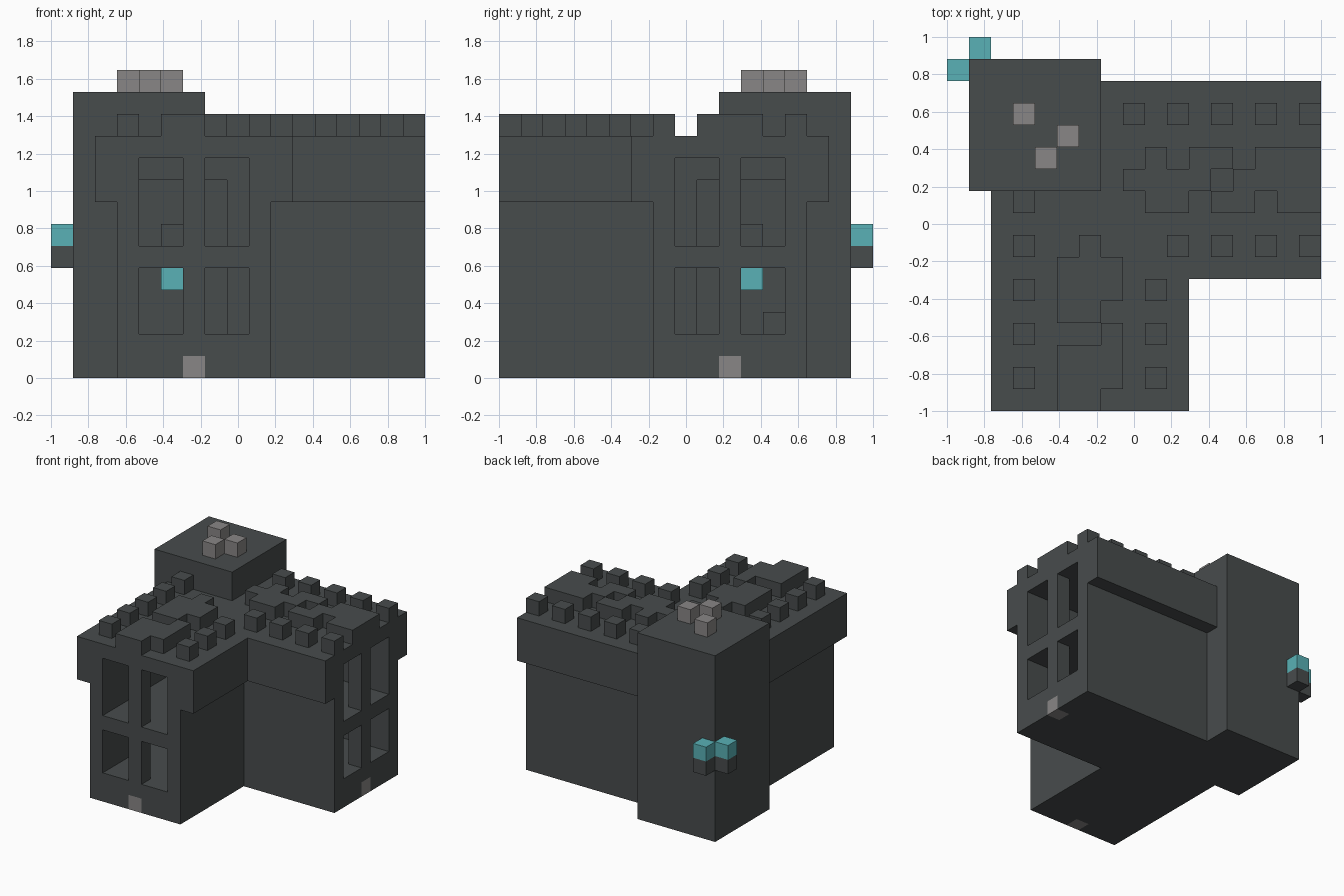
import bpy
import bmesh
from mathutils import Vector

if "Cube" in bpy.data.objects:
    bpy.data.objects.remove(bpy.data.objects["Cube"], do_unlink=True)

U = 2 / 17                     # edge length of one building block
ORIGIN = Vector((-1, -1, 0))


def material(name, rgb):
    m = bpy.data.materials.new(name)
    m.use_nodes = True
    m.diffuse_color = (*rgb, 1)
    bsdf = m.node_tree.nodes["Principled BSDF"]
    bsdf.inputs["Base Color"].default_value = (*rgb, 1)
    bsdf.inputs["Roughness"].default_value = 0.9
    return m


stone = material("dark_stone", (0.064, 0.072, 0.073))
pale = material("pale_stone", (0.25, 0.24, 0.238))
teal = material("teal_glow", (0.1, 0.44, 0.465))

parts = []                     # (name, material, cells)
taken = set()


def box(x, y, z):
    """Cells of a block given by its start and end on each axis."""
    return {(i, j, k) for i in range(*x) for j in range(*y) for k in range(*z)}


def single(*cell):
    return box(*[(c, c + 1) for c in cell])


def add(name, mat, cells):
    """Register a part, leaving out cells that another part fills."""
    cells = cells - taken
    taken.update(cells)
    parts.append((name, mat, cells))


# Rooms: two storeys in each wing, meeting in the corner below the tower
rooms = set()
for floor, low_top, high_top in ((2, 5, 5), (6, 9, 10)):
    rooms |= box((4, 9), (1, 8), (floor, high_top))
    rooms |= box((9, 16), (8, 13), (floor, high_top))
    rooms |= box((4, 9), (9, 13), (floor, low_top))
    rooms |= box((4, 8), (8, 13), (floor, low_top))
    # Window openings in both end walls
    for a in (4, 7):
        rooms |= box((a, a + 2), (0, 1), (floor, high_top))
    for b in (8, 11):
        rooms |= box((16, 17), (b, b + 2), (floor, high_top))

# Door stones set flush in the end walls
add("front_door", pale, single(6, 0, 0))
add("side_door", pale, single(16, 10, 0))

# Corner tower and the two wings with their overhanging upper storeys
add("tower", stone, box((1, 7), (10, 16), (0, 13)) - rooms)
add("front_wing_lower", stone, box((3, 10), (0, 14), (0, 8)) - rooms)
add("side_wing_lower", stone, box((3, 17), (7, 14), (0, 8)) - rooms)
add("front_wing_upper", stone, box((2, 11), (0, 15), (8, 11)) - rooms)
add("side_wing_upper", stone, box((2, 17), (6, 15), (8, 11)) - rooms)

# Merlons along the roof edges
merlons = set()
for j in range(1, 10, 2):
    merlons |= single(3, j, 11)
for j in range(1, 6, 2):
    merlons |= single(9, j, 11)
for i in range(8, 17, 2):
    merlons |= single(i, 13, 11)
for i in range(10, 17, 2):
    merlons |= single(i, 7, 11)
add("merlons", stone, merlons)

# Raised broken ridges on the two roofs
layer = (11, 12)
ridge = box((5, 7), (0, 3), layer) | box((7, 8), (1, 4), layer)
ridge |= box((5, 8), (5, 7), layer) | box((5, 7), (4, 5), layer)
ridge |= single(6, 7, 11)
add("front_ridge", stone, ridge)

ridge = box((8, 17), (10, 11), layer) - single(12, 10, 11)
for start, end in ((9, 10), (11, 13), (14, 17)):
    ridge |= box((start, end), (11, 12), layer)
for start, end in ((9, 11), (12, 14), (15, 17)):
    ridge |= box((start, end), (9, 10), layer)
add("side_ridge", stone, ridge)

# Pale stones on the tower top
add("tower_stones", pale,
    single(3, 13, 13) | single(4, 11, 13) | single(5, 12, 13))

# Corner lanterns on brackets
for n, (i, j) in {"side": (0, 15), "back": (1, 16)}.items():
    add(n + "_lantern_bracket", stone, single(i, j, 5))
    add(n + "_lantern", teal, single(i, j, 6))

# Furnishings in the corner room
add("room_lamp", teal, single(5, 11, 4))
add("upper_room_block", stone, single(5, 11, 6))
add("lower_room_block", stone, single(6, 12, 2))

# Build each part from its exposed block faces
AXES = [Vector((1, 0, 0)), Vector((0, 1, 0)), Vector((0, 0, 1))]


def build(name, mat, cells):
    bm = bmesh.new()
    for cell in sorted(cells):
        center = Vector(cell) + Vector((0.5, 0.5, 0.5))
        for a in range(3):
            for sign in (1, -1):
                n = AXES[a] * sign
                if tuple(int(c) for c in Vector(cell) + n) in taken:
                    continue
                s = AXES[(a + 1) % 3] * 0.5
                t = AXES[(a + 2) % 3] * 0.5 * sign
                mid = center + n * 0.5
                ring = (mid - s - t, mid + s - t, mid + s + t, mid - s + t)
                bm.faces.new([bm.verts.new(ORIGIN + p * U) for p in ring])
    bmesh.ops.remove_doubles(bm, verts=bm.verts, dist=U / 100)
    mesh = bpy.data.meshes.new(name)
    bm.to_mesh(mesh)
    bm.free()
    mesh.materials.append(mat)
    bpy.context.collection.objects.link(bpy.data.objects.new(name, mesh))


for part in parts:
    build(*part)
